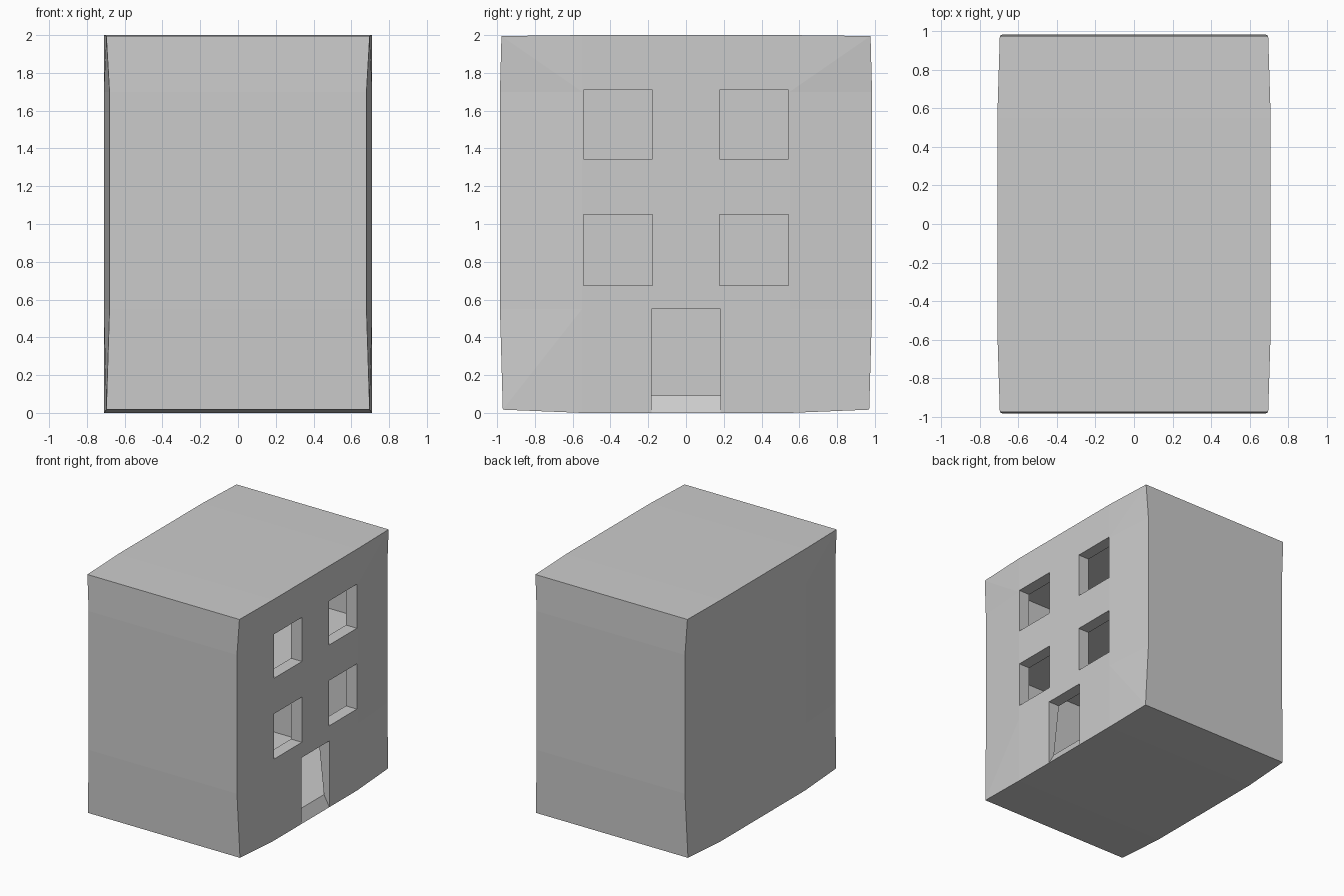
import bpy, bmesh
from mathutils import Vector

if "Cube" in bpy.data.objects:
    bpy.data.objects.remove(bpy.data.objects["Cube"])


def finish(bm, name):
    bmesh.ops.recalc_face_normals(bm, faces=bm.faces)
    mesh = bpy.data.meshes.new(name)
    bm.to_mesh(mesh)
    bm.free()
    obj = bpy.data.objects.new(name, mesh)
    bpy.context.collection.objects.link(obj)
    return obj


def box(lo, hi, cuts=()):
    """Box between two corners, sliced at (axis, position) planes."""
    bm = bmesh.new()
    bmesh.ops.create_cube(bm, size=1)
    lo, hi = Vector(lo), Vector(hi)
    for v in bm.verts:
        v.co = Vector([lo[i] + (v.co[i] + 0.5) * (hi[i] - lo[i]) for i in range(3)])
    for axis, pos in cuts:
        n = Vector((0, 0, 0))
        n[axis] = 1
        bmesh.ops.bisect_plane(bm, geom=bm.verts[:] + bm.edges[:] + bm.faces[:],
                               plane_co=n * pos, plane_no=n)
    return bm


def carve(target, cutter):
    mod = target.modifiers.new("carve", 'BOOLEAN')
    mod.operation, mod.solver, mod.object = 'DIFFERENCE', 'EXACT', cutter
    bpy.context.view_layer.objects.active = target
    bpy.ops.object.modifier_apply(modifier=mod.name)
    bpy.data.objects.remove(cutter)


# Outer block with gently bowed walls
bm = box((-0.71, -0.985, 0), (0.71, 0.985, 2),
         [(1, -0.55), (1, 0.55), (2, 0.55), (2, 1.7)])
for v in bm.verts:
    x, y, z = v.co
    end = abs(y) > 0.9
    rim = z < 0.1 or z > 1.9
    if end:
        v.co.x = (0.697 if rim else 0.68) * (1 if x > 0 else -1)
        if rim:
            v.co.y = (0.97 if z < 1 else 0.977) * (1 if y > 0 else -1)
            v.co.z = 0.017 if z < 1 else 1.995
bmesh.ops.triangulate(bm, faces=bm.faces)
building = finish(bm, "building")

# Two hollow storeys; the lower front wall thins towards the floor
bm = box((-0.61, -0.88, 0.09), (0.61, 0.88, 1.15), [(2, 0.55)])
for v in bm.verts:
    if v.co.x > 0 and v.co.z < 0.1:
        v.co.x = 0.66
carve(building, finish(bm, "lower_room"))
carve(building, finish(box((-0.61, -0.88, 1.25), (0.61, 0.88, 1.91)), "upper_room"))

# Four square windows
for y in (-0.36, 0.36):
    for z0, z1 in ((0.675, 1.05), (1.345, 1.71)):
        carve(building, finish(box((0.5, y - 0.183, z0), (0.85, y + 0.183, z1)), "window"))

# Doorway with a sloping threshold
bm = bmesh.new()
profile = [(0.5, 0.549), (0.5, 0.091), (0.66, 0.091), (0.71, 0), (0.77, -0.11), (0.85, -0.11), (0.85, 0.549)]
face = bm.faces.new([bm.verts.new((x, -0.183, z)) for x, z in profile])
ext = bmesh.ops.extrude_face_region(bm, geom=[face])
bmesh.ops.translate(bm, vec=(0, 0.366, 0),
                    verts=[g for g in ext["geom"] if isinstance(g, bmesh.types.BMVert)])
carve(building, finish(bm, "doorway"))
